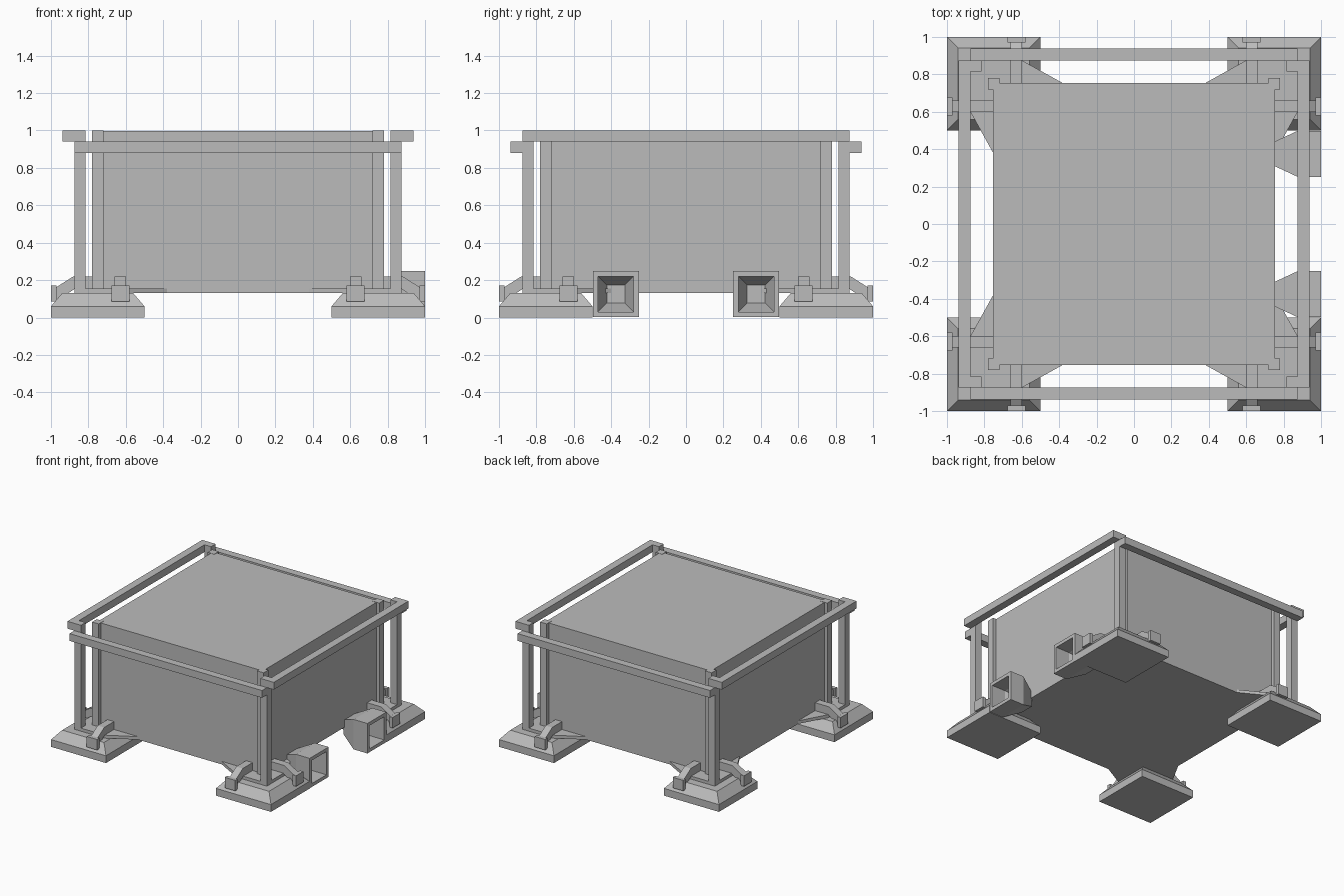
import bpy, bmesh

cube = bpy.data.objects.get("Cube")
if cube:
    bpy.data.objects.remove(cube, do_unlink=True)

grey = bpy.data.materials.new("plain grey")
grey.use_nodes = True
GREY = (0.5, 0.5, 0.5, 1)
grey.diffuse_color = GREY
grey.node_tree.nodes["Principled BSDF"].inputs["Base Color"].default_value = GREY


def loft(name, rings, closed=False):
    """Skin a list of rings; cap the ends, or join last to first when closed."""
    bm = bmesh.new()
    loops = [[bm.verts.new(p) for p in ring] for ring in rings]
    for a, b in zip(loops, loops[1:]):
        for i in range(len(a)):
            j = (i + 1) % len(a)
            bm.faces.new((a[i], a[j], b[j], b[i]))
    bm.faces.new(loops[0][::-1])
    bm.faces.new(loops[-1])
    bmesh.ops.recalc_face_normals(bm, faces=bm.faces)
    mesh = bpy.data.meshes.new(name)
    bm.to_mesh(mesh)
    bm.free()
    mesh.materials.append(grey)
    obj = bpy.data.objects.new(name, mesh)
    bpy.context.collection.objects.link(obj)
    return obj


def rect(x0, x1, y0, y1, z):
    return [(x0, y0, z), (x1, y0, z), (x1, y1, z), (x0, y1, z)]


def box(name, x, y, z):
    return loft(name, [rect(*x, *y, z[0]), rect(*x, *y, z[1])])


def square_x(x, y, h, z=0.125):
    return [(x, y - h, z - h), (x, y + h, z - h), (x, y + h, z + h), (x, y - h, z + h)]


FLOOR, TOP = 0.13, 1.0
BODY, POST, RAIL = 0.753, 0.875, 0.938

# Central block
box("body", (-BODY, BODY), (-BODY, BODY), (FLOOR, TOP - 0.002))

# Rails: front and back pair sits lower than the side pair
for s, side in ((-1, "right"), (1, "left")):
    xs = sorted((s * POST, s * RAIL))
    box(side + "_rail", xs, (-POST, POST), (0.94, TOP))
for s, side in ((-1, "front"), (1, "back")):
    ys = sorted((s * POST, s * RAIL))
    box(side + "_rail", (-POST, POST), ys, (0.88, 0.94))

# Corner assemblies
for sx, lr in ((-1, "right"), (1, "left")):
    for sy, fb in ((-1, "front"), (1, "back")):
        tag = fb + "_" + lr + "_"

        def place(points, swap=False):
            return [(sx * (b if swap else a), sy * (a if swap else b), z) for a, b, z in points]

        # Foot slab with bevelled top
        loft(tag + "foot", [place(rect(0.5, 1, 0.5, 1, 0)),
                            place(rect(0.5, 1, 0.5, 1, 0.06)),
                            place(rect(0.56, 0.94, 0.56, 0.94, FLOOR))])

        # Inner and outer posts
        for name, lo, hi in (("inner_post", 0.72, 0.78), ("outer_post", 0.815, POST)):
            loft(tag + name, [place(rect(lo, hi, lo, hi, z)) for z in (FLOOR, TOP)])

        # Gusset plate joining the block to the foot
        outline = [(0.7, 0.7), (0.7, 0.38), (BODY, 0.38), (POST, 0.6),
                   (POST, POST), (0.6, POST), (0.38, BODY), (0.38, 0.7)]
        loft(tag + "gusset", [place([(a, b, z) for a, b in outline]) for z in (FLOOR, 0.155)])

        # Clamp arms and their end pads on both outer sides
        profile = [(0.74, 0.155), (0.87, 0.155), (0.97, 0.09),
                   (0.975, 0.16), (0.88, 0.22), (0.74, 0.22)]
        for swap, name in ((False, "side"), (True, "end")):
            loft(tag + name + "_arm",
                 [place([(a, w, z) for a, z in profile], swap) for w in (0.6, 0.66)])
            loft(tag + name + "_pad",
                 [place(rect(0.97, 1, 0.58, 0.675, z), swap) for z in (0.085, 0.172)])

# Hollow flared vents on the left side
for y, fb in ((-0.375, "front"), (0.375, "back")):
    steps = [(0.74, 0.06), (0.875, 0.123), (1.0, 0.123),
             (1.0, 0.095), (0.875, 0.095), (0.765, 0.048)]
    loft(fb + "_vent", [square_x(x, y, h) for x, h in steps])
